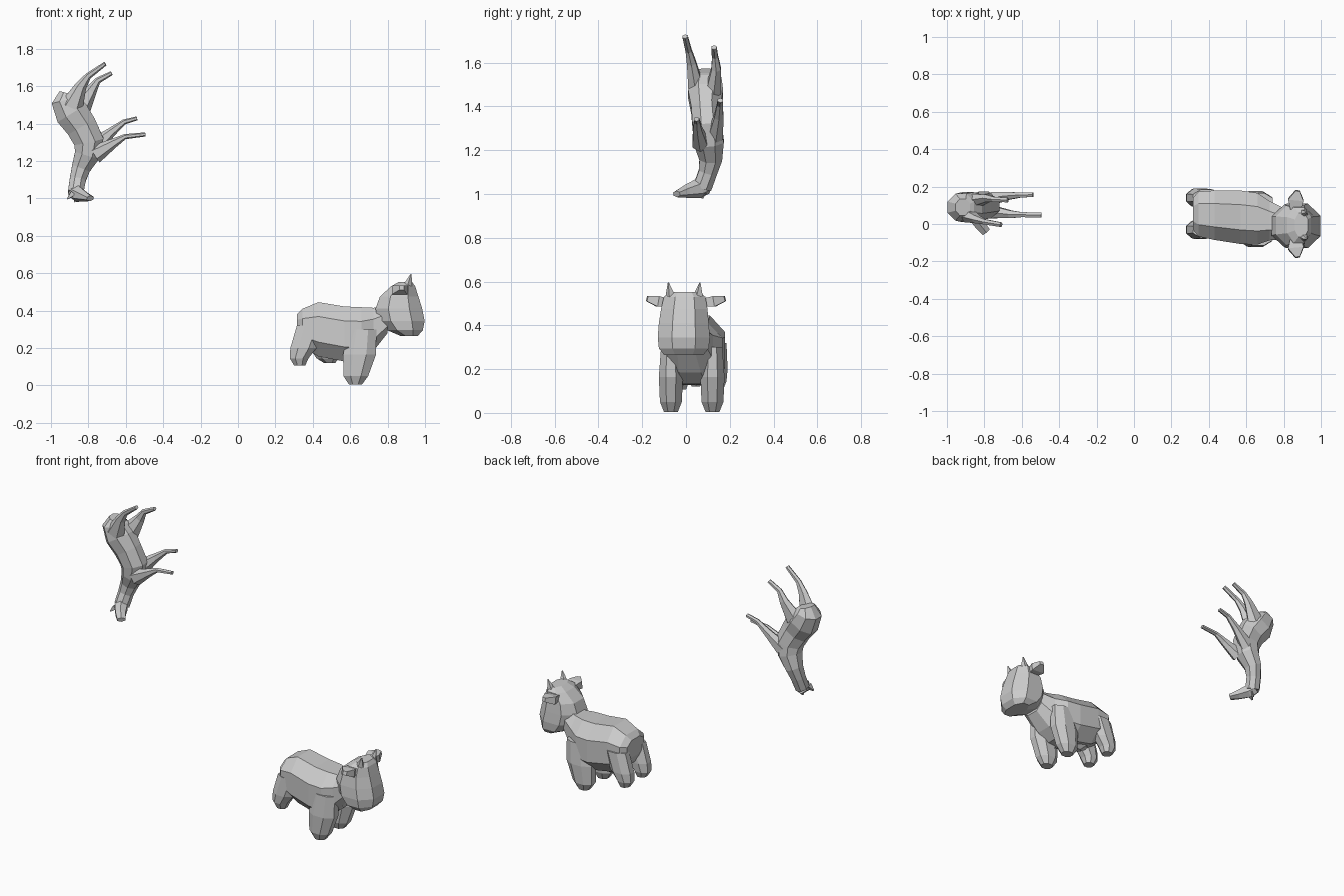
import bpy, bmesh, math
from mathutils import Vector


def loft(name, rings, n=8, ref=(0, 1, 0), axis=None, p=1.0):
    """Skin rings (x, y, z, half width along ref, half height) into a closed faceted solid."""
    bm = bmesh.new()
    pts = [Vector(r[:3]) for r in rings]
    ref = Vector(ref)
    top = math.cos(math.pi / n) ** p if n % 4 == 0 else 1.0
    loops = []
    for i, r in enumerate(rings):
        t = Vector(axis) if axis else pts[min(i + 1, len(pts) - 1)] - pts[max(i - 1, 0)]
        t.normalize()
        side = (ref - t * ref.dot(t)).normalized()
        up = t.cross(side)
        loop = []
        for k in range(n):
            a = 2 * math.pi * (k + 0.5) / n
            c, s = math.cos(a), math.sin(a)
            c = math.copysign(abs(c) ** p, c) / top
            s = math.copysign(abs(s) ** p, s) / top
            loop.append(bm.verts.new(pts[i] + side * c * r[3] + up * s * r[4]))
        loops.append(loop)
    for a, b in zip(loops, loops[1:]):
        for k in range(n):
            j = (k + 1) % n
            bm.faces.new((a[k], a[j], b[j], b[k]))
    bm.faces.new(loops[0][::-1])
    bm.faces.new(loops[-1])
    bmesh.ops.recalc_face_normals(bm, faces=bm.faces)
    me = bpy.data.meshes.new(name)
    bm.to_mesh(me)
    bm.free()
    ob = bpy.data.objects.new(name, me)
    bpy.context.collection.objects.link(ob)
    return ob


# Cow body: rump to neck
loft("cow_body", [
    (0.315, 0.055, 0.325, 0.085, 0.055),
    (0.345, 0.053, 0.31, 0.12, 0.10),
    (0.43, 0.047, 0.30, 0.132, 0.145),
    (0.57, 0.036, 0.275, 0.143, 0.147),
    (0.66, 0.028, 0.275, 0.138, 0.143),
    (0.725, 0.018, 0.30, 0.105, 0.115),
    (0.80, 0.0, 0.35, 0.085, 0.07)], axis=(1, 0, 0), p=0.85)

# Cow legs
for label, s in (("right", -1), ("left", 1)):
    y = 0.026 + s * 0.095
    loft("cow_front_leg_" + label, [
        (0.665, y, 0.30, 0.045, 0.075),
        (0.65, y, 0.165, 0.055, 0.088),
        (0.63, y, 0.05, 0.05, 0.066),
        (0.628, y, 0.005, 0.032, 0.035)], axis=(0, 0, 1))
    y = 0.055 + s * 0.085
    loft("cow_hind_leg_" + label, [
        (0.39, y, 0.32, 0.045, 0.075),
        (0.35, y, 0.20, 0.05, 0.07),
        (0.327, y, 0.145, 0.045, 0.05),
        (0.33, y, 0.107, 0.03, 0.03)], axis=(0, 0, 1))

# Cow udder
loft("cow_udder", [
    (0.47, 0.045, 0.19, 0.06, 0.08),
    (0.48, 0.045, 0.145, 0.045, 0.06),
    (0.49, 0.045, 0.12, 0.02, 0.03)], n=6, axis=(0, 0, 1))

# Cow head: jaw to crown
loft("cow_head", [
    (0.915, -0.01, 0.265, 0.09, 0.047),
    (0.893, -0.01, 0.295, 0.114, 0.095),
    (0.873, -0.01, 0.345, 0.119, 0.125),
    (0.86, -0.01, 0.41, 0.114, 0.125),
    (0.862, -0.008, 0.475, 0.106, 0.103),
    (0.883, -0.006, 0.53, 0.095, 0.064),
    (0.895, -0.005, 0.553, 0.065, 0.036)], axis=(0, 0, 1), p=0.9)

# Cow ears and horns
for label, s in (("right", -1), ("left", 1)):
    loft("cow_ear_" + label, [
        (0.865, s * 0.08, 0.505, 0.03, 0.018),
        (0.865, s * 0.13, 0.51, 0.042, 0.024),
        (0.875, s * 0.178, 0.522, 0.012, 0.012)], n=4, ref=(1, 0, 0))
    loft("cow_horn_" + label, [
        (0.905, -0.006 + s * 0.062, 0.53, 0.026, 0.028),
        (0.925, -0.008 + s * 0.072, 0.595, 0.003, 0.003)], n=5, axis=(0, 0, 1))

# Horse body: rump at the top, down to the neck
loft("horse_body", [
    (-0.915, 0.09, 1.563, 0.045, 0.04),
    (-0.925, 0.09, 1.525, 0.072, 0.073),
    (-0.888, 0.09, 1.455, 0.08, 0.09),
    (-0.838, 0.09, 1.385, 0.066, 0.083),
    (-0.798, 0.098, 1.305, 0.068, 0.08),
    (-0.805, 0.105, 1.235, 0.068, 0.068),
    (-0.84, 0.113, 1.16, 0.052, 0.05),
    (-0.857, 0.10, 1.10, 0.042, 0.043),
    (-0.868, 0.075, 1.03, 0.042, 0.042)])

# Horse head, turned to the front
loft("horse_head", [
    (-0.878, 0.095, 1.04, 0.035, 0.04),
    (-0.86, 0.055, 1.025, 0.042, 0.045),
    (-0.825, 0.0, 1.012, 0.034, 0.03),
    (-0.79, -0.043, 1.0, 0.027, 0.015)], n=6, ref=(1, 0.6, 0))

# Horse ears
for label, base, tip in (("right", (-0.885, 0.035, 1.025), (-0.912, 0.02, 0.997)),
                         ("left", (-0.86, 0.075, 1.01), (-0.875, 0.075, 0.98))):
    loft("horse_ear_" + label, [base + (0.018, 0.014), tip + (0.003, 0.003)], n=4)

# Horse legs: thigh or shoulder, knee, shin, hoof
legs = {
    "hind_leg_right": [(-0.89, 0.045, 1.49), (-0.84, 0.025, 1.60),
                       (-0.80, 0.012, 1.655), (-0.71, -0.004, 1.72)],
    "hind_leg_left": [(-0.85, 0.125, 1.475), (-0.785, 0.138, 1.575),
                      (-0.75, 0.132, 1.63), (-0.675, 0.128, 1.67)],
    "front_leg_right": [(-0.765, 0.065, 1.235), (-0.662, 0.052, 1.297),
                        (-0.604, 0.05, 1.33), (-0.495, 0.048, 1.342)],
    "front_leg_left": [(-0.775, 0.135, 1.27), (-0.676, 0.15, 1.355),
                       (-0.61, 0.155, 1.408), (-0.54, 0.157, 1.428)],
}
for label, path in legs.items():
    k = 1.25 if "hind" in label else 1.0
    sizes = [(0.04, 0.05 * k), (0.024, 0.025 * k), (0.016, 0.014 * k), (0.014, 0.011)]
    loft("horse_" + label, [q + w for q, w in zip(path, sizes)], n=6)
